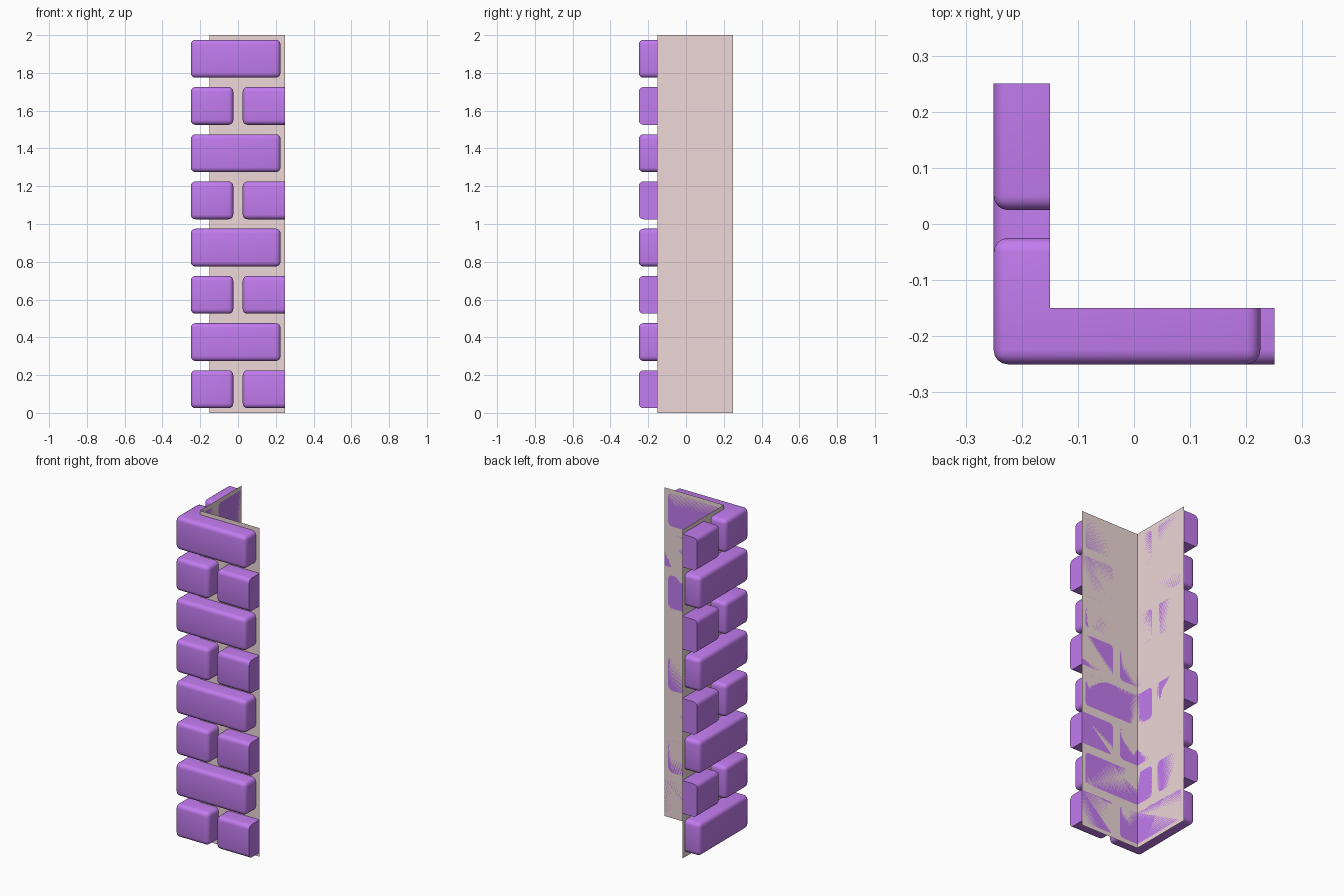
import bpy, bmesh

if "Cube" in bpy.data.objects:
    bpy.data.objects.remove(bpy.data.objects["Cube"])

OUT, WALL, END = -0.25, -0.15, 0.25   # brick face, wall plane, open end
GAP, PITCH, BEVEL = 0.025, 0.25, 0.025


def material(name, color):
    m = bpy.data.materials.new(name)
    m.diffuse_color = color
    m.use_nodes = True
    m.node_tree.nodes["Principled BSDF"].inputs["Base Color"].default_value = m.diffuse_color
    return m


brick_mat = material("brick_purple", (0.54, 0.2, 0.86, 1))
wall_mat = material("wall_pink", (0.86, 0.69, 0.69, 1))


def finish(bm, name, mat):
    me = bpy.data.meshes.new(name)
    bm.to_mesh(me)
    bm.free()
    me.materials.append(mat)
    ob = bpy.data.objects.new(name, me)
    bpy.context.collection.objects.link(ob)
    return ob


def on_back(v):
    return v.co.x > WALL - 1e-4 and v.co.y > WALL - 1e-4


def on_end(v):
    return max(v.co.x, v.co.y) > END - 1e-4


def brick(name, outline, z, swap):
    """Extrude a plan outline and round every edge not touching the wall or cut end."""
    bm = bmesh.new()
    pts = [(y, x) if swap else (x, y) for x, y in outline]
    base = bm.faces.new([bm.verts.new((x, y, z + GAP)) for x, y in pts])
    ext = bmesh.ops.extrude_face_region(bm, geom=[base], use_keep_orig=True)
    top = [v for v in ext["geom"] if isinstance(v, bmesh.types.BMVert)]
    bmesh.ops.translate(bm, verts=top, vec=(0, 0, PITCH - 2 * GAP))
    bmesh.ops.recalc_face_normals(bm, faces=bm.faces[:])
    edges = [e for e in bm.edges
             if not all(map(on_back, e.verts)) and not all(map(on_end, e.verts))]
    bmesh.ops.bevel(bm, geom=edges, offset=BEVEL, offset_type='OFFSET', segments=4,
                    profile=0.5, affect='EDGES', clamp_overlap=True)
    bmesh.ops.recalc_face_normals(bm, faces=bm.faces[:])
    ob = finish(bm, name, brick_mat)
    bpy.ops.object.select_all(action='DESELECT')
    ob.select_set(True)
    bpy.context.view_layer.objects.active = ob
    bpy.ops.object.shade_smooth_by_angle(angle=0.7)


# Thin L-shaped backing wall
bm = bmesh.new()
cols = [[bm.verts.new((x, y, z)) for z in (0, 2)]
        for x, y in ((WALL, END), (WALL, WALL), (END, WALL))]
for a, b in zip(cols, cols[1:]):
    bm.faces.new((a[0], b[0], b[1], a[1]))
finish(bm, "backing_wall", wall_mat)

# Courses alternate: long arm of the corner brick on one side, half brick on the other
corner = [(OUT, OUT), (-GAP, OUT), (-GAP, WALL), (WALL, WALL), (WALL, END - GAP), (OUT, END - GAP)]
half = [(GAP, OUT), (END, OUT), (END, WALL), (GAP, WALL)]
for row in range(8):
    swap = row % 2 == 1
    brick(f"corner_brick_{row + 1}", corner, row * PITCH, swap)
    brick(f"half_brick_{row + 1}", half, row * PITCH, swap)
